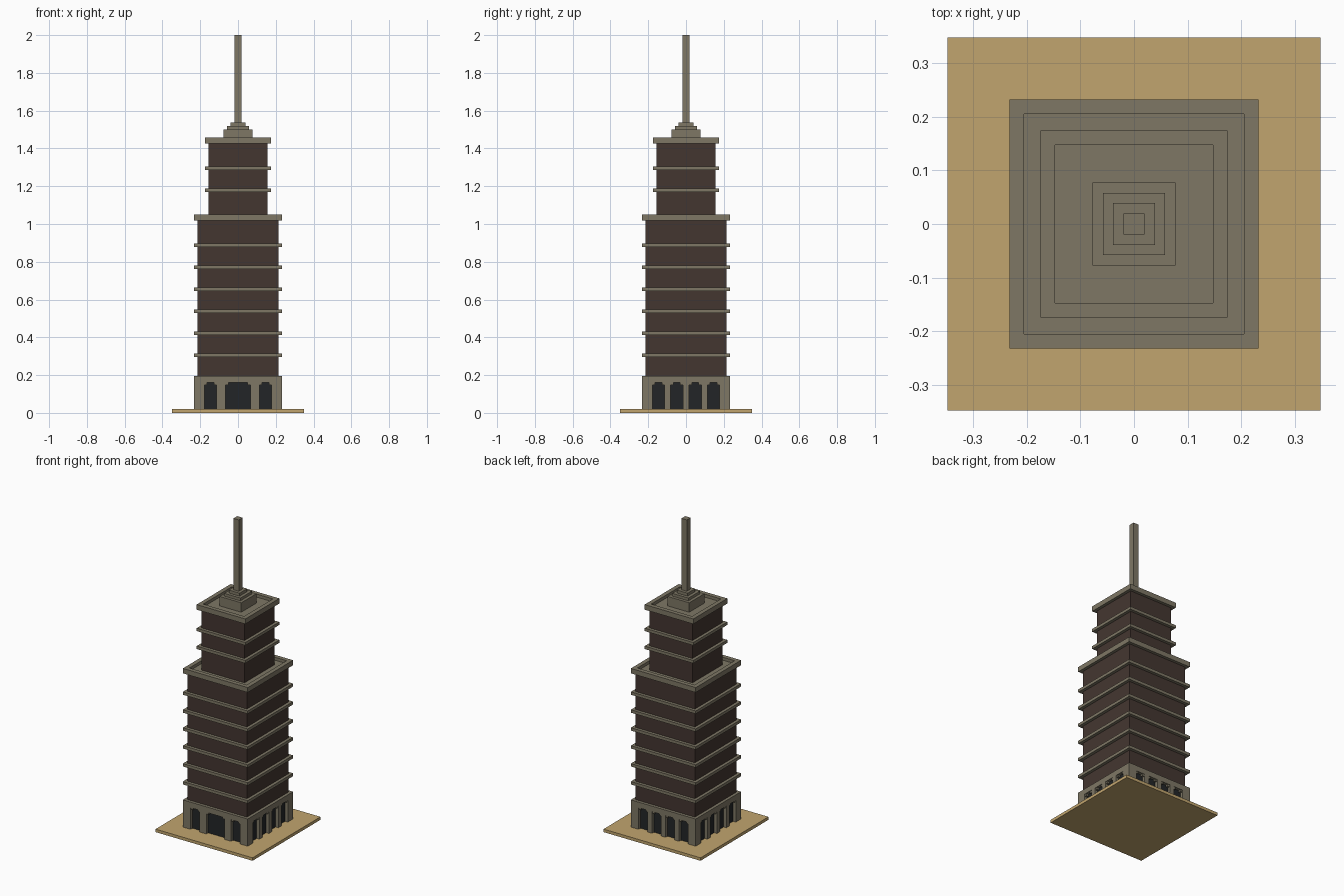
import bpy, bmesh
from mathutils import Matrix
from math import pi

cube = bpy.data.objects.get("Cube")
if cube:
    bpy.data.objects.remove(cube, do_unlink=True)

U = 2 / 103  # building module


def material(name, srgb):
    lin = [((c / 255 + 0.055) / 1.055) ** 2.4 for c in srgb] + [1]
    m = bpy.data.materials.new(name)
    m.use_nodes = True
    m.diffuse_color = lin
    m.node_tree.nodes["Principled BSDF"].inputs["Base Color"].default_value = lin
    return m


STONE = material("grey stone", (126, 119, 101))
SAND = material("sand paving", (193, 165, 110))
BRICK = material("dark brown wall", (68, 54, 48))
GLASS = material("dark glass", (34, 37, 39))


def add_box(bm, x0, x1, y0, y1, z0, z1, turn=0):
    """Add a box to bm, turned about the tower axis by quarter turns."""
    mat = (Matrix.Rotation(turn * pi / 2, 4, 'Z')
           @ Matrix.Translation(((x0 + x1) / 2, (y0 + y1) / 2, (z0 + z1) / 2))
           @ Matrix.Diagonal((x1 - x0, y1 - y0, z1 - z0, 1)))
    bmesh.ops.create_cube(bm, size=1, matrix=mat)


def finish(bm, name, mat):
    me = bpy.data.meshes.new(name)
    bm.to_mesh(me)
    bm.free()
    me.materials.append(mat)
    ob = bpy.data.objects.new(name, me)
    bpy.context.collection.objects.link(ob)
    return ob


def block(name, half, z0, z1, mat):
    bm = bmesh.new()
    add_box(bm, -half, half, -half, half, z0, z1)
    return finish(bm, name, mat)


def parapet(name, half, wall, z0, z1, sink):
    """Roof slab whose top is inset and sunk, leaving a raised rim."""
    bm = bmesh.new()
    add_box(bm, -half, half, -half, half, z0, z1)
    bm.faces.ensure_lookup_table()
    top = max(bm.faces, key=lambda f: f.calc_center_median().z)
    bmesh.ops.inset_region(bm, faces=[top], thickness=wall)
    floor = bmesh.ops.extrude_discrete_faces(bm, faces=[top])["faces"][0]
    # the rim's inner walls join the sunken floor
    bmesh.ops.translate(bm, verts=floor.verts, vec=(0, 0, -sink))
    bmesh.ops.recalc_face_normals(bm, faces=bm.faces)
    return finish(bm, name, STONE)


# Ground slab
block("ground_slab", 18 * U - 0.001, 0, U, SAND)

# Podium: glazed core behind stone piers, lintel above
DOOR_TOP, POD_TOP = 0.16, 0.196
block("podium_glazing", 11 * U, U, DOOR_TOP, GLASS)
block("podium_lintel", 12 * U, DOOR_TOP, POD_TOP, STONE)

front_doors = [(-0.178, -0.113), (-0.065, 0.065), (0.113, 0.178)]
side_doors = [(-0.178, -0.113), (-0.081, -0.016), (0.016, 0.081), (0.113, 0.178)]
piers, brackets = bmesh.new(), bmesh.new()
for turn in range(4):
    doors = front_doors if turn == 0 else side_doors
    # corner pier
    add_box(piers, 0.178, 12 * U, -12 * U, -0.178, U, DOOR_TOP, turn)
    # piers between neighbouring openings
    for a, b in zip(doors, doors[1:]):
        add_box(piers, a[1], b[0], -12 * U, -10.9 * U, U, DOOR_TOP, turn)
    # small brackets in the upper corners of each opening
    for x0, x1 in doors:
        for a, b in ((x0, x0 + 0.015), (x1 - 0.015, x1)):
            add_box(brackets, a, b, -11.8 * U, -10.9 * U, DOOR_TOP - 0.012, DOOR_TOP, turn)
finish(piers, "podium_piers", STONE)
finish(brackets, "opening_brackets", STONE)

# Lower and upper shafts
block("lower_shaft", 11 * U, POD_TOP, 1.02, BRICK)
block("upper_shaft", 8 * U, 1.025, 1.427, BRICK)

# Floor bands
for i in range(6):
    z = 0.306 + i * 6 * U
    block(f"lower_band_{i + 1}", 12 * U, z - 0.0095, z + 0.0095, STONE)
for i in range(2):
    z = 1.179 + i * 6 * U
    block(f"upper_band_{i + 1}", 9 * U, z - 0.0095, z + 0.0095, STONE)

# Roof parapets
parapet("lower_parapet", 12 * U, 2 * U, 1.018, 1.05, U)
parapet("upper_parapet", 9 * U, 2 * U, 1.425, 1.458, U)

# Stepped crown and spire
for i, (half, z0, z1) in enumerate([(4, 1.43, 1.50), (3, 1.50, 1.518), (2, 1.518, 1.537)]):
    block(f"crown_step_{i + 1}", half * U, z0, z1, STONE)
block("spire", U, 1.537, 2.0, STONE)
